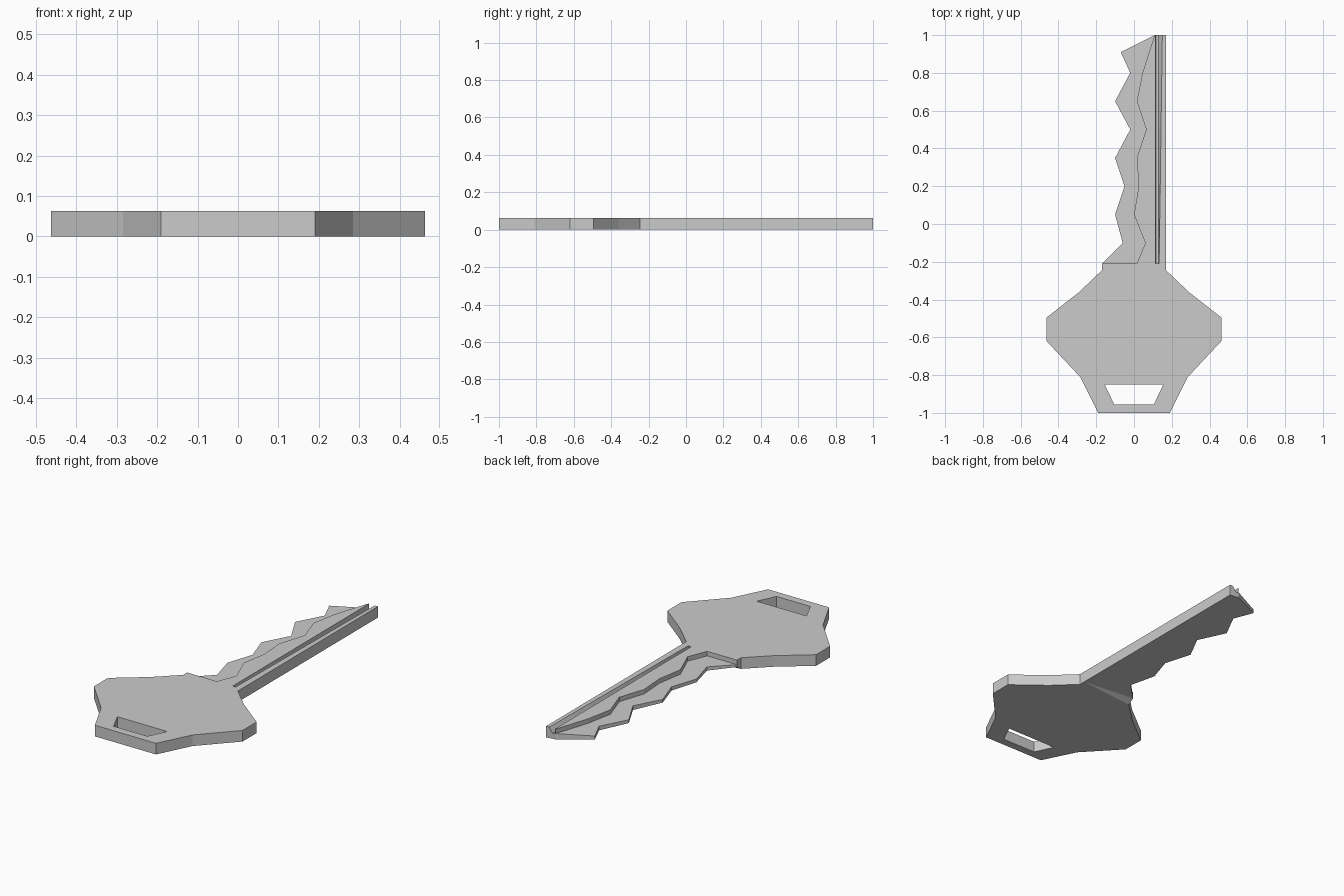
import bpy, bmesh

if "Cube" in bpy.data.objects:
    bpy.data.objects.remove(bpy.data.objects["Cube"])

TOP = 0.0625      # full thickness
STEP = 0.037      # top of the cut teeth
FLOOR = 0.033     # bottom of the groove
JOIN = -0.21      # where blade meets handle


def underside(x):
    """Blade underside rises gently towards the teeth."""
    return 0.07 * (0.17 - x)


def finish(bm, name):
    bmesh.ops.recalc_face_normals(bm, faces=bm.faces)
    mesh = bpy.data.meshes.new(name)
    bm.to_mesh(mesh)
    bm.free()
    obj = bpy.data.objects.new(name, mesh)
    bpy.context.collection.objects.link(obj)
    return obj


def mirrored(half):
    """Close a right-hand half outline with its mirror image."""
    return half + [(-x, y) for x, y in reversed(half)]


# Handle: symmetric outline with a trapezoid slot
outline = mirrored([(0.19, -1), (0.285, -0.81), (0.4625, -0.62), (0.4625, -0.495),
                    (0.29, -0.36), (0.17, -0.245), (0.17, JOIN)])
slot = mirrored([(0.105, -0.955), (0.155, -0.85)])

bm = bmesh.new()
edges = []
for loop in (outline, slot):
    vs = [bm.verts.new((x, y, 0)) for x, y in loop]
    edges += [bm.edges.new((vs[i - 1], vs[i])) for i in range(len(vs))]
bmesh.ops.triangle_fill(bm, edges=edges, use_beauty=True)
ext = bmesh.ops.extrude_face_region(bm, geom=bm.faces[:])
for v in ext["geom"]:
    if isinstance(v, bmesh.types.BMVert):
        v.co.z = TOP
# blend the underside into the blade
for v in bm.verts:
    if v.co.z < 0.01 and abs(v.co.y - JOIN) < 1e-4:
        v.co.z = underside(v.co.x)
finish(bm, "handle")

# Blade: loft of cross-sections (y, tooth edge x, inner step x)
stations = [(JOIN, -0.17, 0.015), (-0.1, -0.06, 0.06), (0.05, -0.10, 0.0),
            (0.2, -0.05, 0.025), (0.35, -0.10, 0.015), (0.5, -0.02, 0.065),
            (0.65, -0.10, 0.015), (0.8, -0.02, 0.045), (0.91, -0.07, 0.08),
            (1.0, 0.11, 0.11)]
bm = bmesh.new()
rings = []
for y, tooth, inner in stations:
    rim = 0.133 + 0.017 * (y - JOIN) / (1 - JOIN)   # groove widens to the tip
    section = [(tooth, underside(tooth)), (tooth, STEP), (inner, STEP), (inner, TOP),
               (0.114, TOP), (0.116, FLOOR), (0.130, FLOOR), (rim, TOP),
               (0.17, TOP), (0.17, 0)]
    rings.append([bm.verts.new((x, y, z)) for x, z in section])
for a, b in zip(rings, rings[1:]):
    for i in range(len(a)):
        bm.faces.new((a[i - 1], a[i], b[i], b[i - 1]))
bm.faces.new(rings[0])
bm.faces.new(rings[-1])
bmesh.ops.remove_doubles(bm, verts=bm.verts, dist=1e-5)
finish(bm, "blade")
